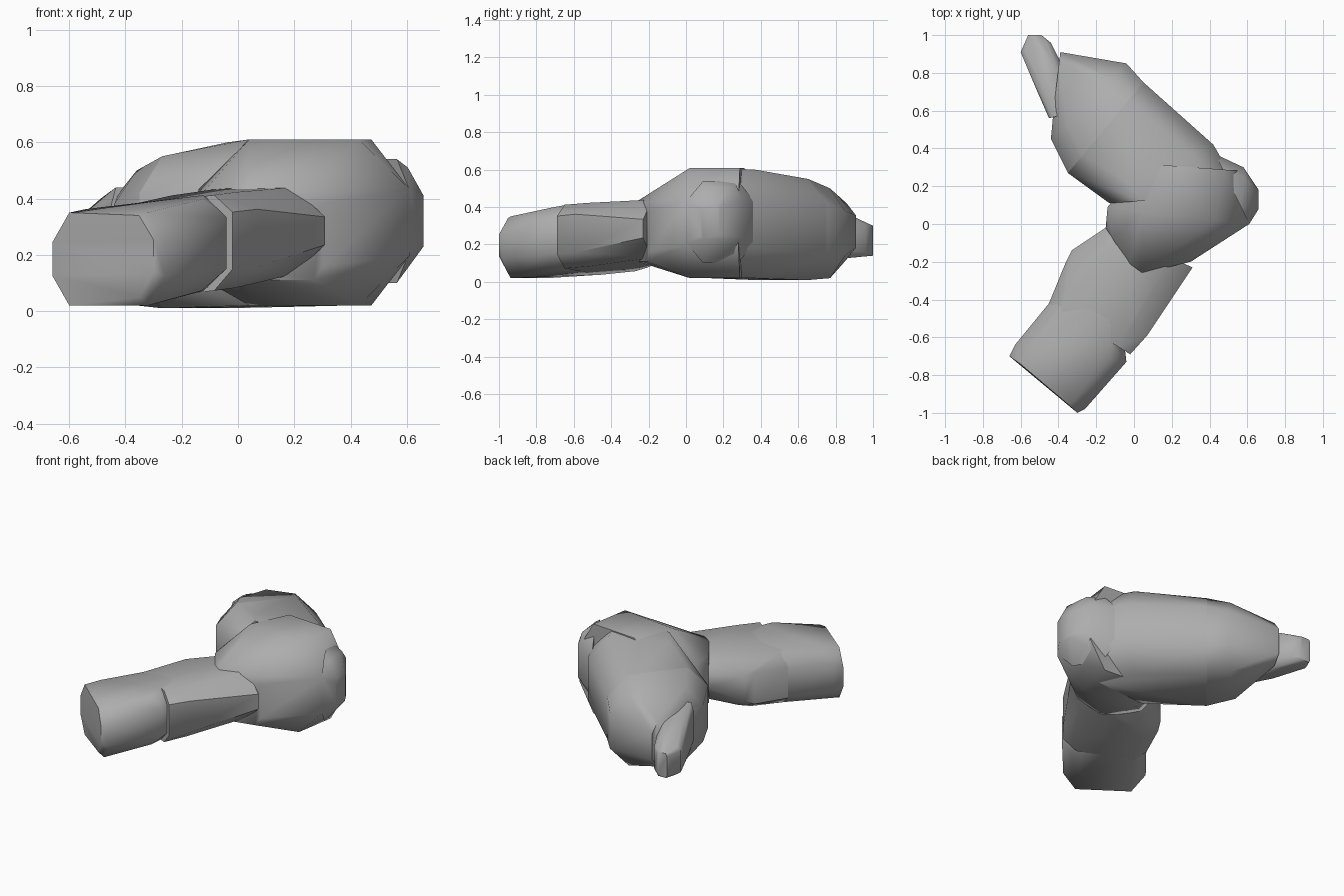
import bpy, bmesh
from math import radians
from mathutils import Vector

cube = bpy.data.objects.get("Cube")
if cube:
    bpy.data.objects.remove(cube)

grey = bpy.data.materials.new("plain grey")
grey.use_nodes = True
colour = (0.42, 0.42, 0.42, 1)
grey.diffuse_color = colour
grey.node_tree.nodes["Principled BSDF"].inputs["Base Color"].default_value = colour


def section(a, b, low, high, inset=0.2, rise=0.3, tilt=0.0):
    """Eight-sided upright section between two plan points; tilt lowers the first side."""
    a, b = Vector(a), Vector(b)
    height = high - low
    shape = [(inset, 0), (1 - inset, 0), (1, rise), (1, 1 - rise),
             (1 - inset, 1), (inset, 1), (0, 1 - rise), (0, rise)]
    return [(*a.lerp(b, s), low + t * height - tilt * (1 - s)) for s, t in shape]


def hull(name, *sections):
    """Faceted convex piece wrapped around its sections."""
    bm = bmesh.new()
    for ring in sections:
        for point in ring:
            bm.verts.new(point)
    result = bmesh.ops.convex_hull(bm, input=bm.verts)
    loose = {g for key in ("geom_interior", "geom_unused") for g in result[key]
             if isinstance(g, bmesh.types.BMVert) and g.is_valid}
    bmesh.ops.delete(bm, geom=list(loose), context="VERTS")
    bmesh.ops.dissolve_limit(bm, angle_limit=radians(2), verts=bm.verts, edges=bm.edges)
    bmesh.ops.recalc_face_normals(bm, faces=bm.faces)
    mesh = bpy.data.meshes.new(name)
    bm.to_mesh(mesh)
    bm.free()
    mesh.materials.append(grey)
    obj = bpy.data.objects.new(name, mesh)
    bpy.context.collection.objects.link(obj)
    bpy.ops.object.select_all(action="DESELECT")
    obj.select_set(True)
    bpy.context.view_layer.objects.active = obj
    bpy.ops.object.shade_smooth_by_angle(angle=radians(48))


# Front limb: blunt end block, then the wider upper block
hull("front_limb_end",
     section((-0.66, -0.70), (-0.26, -0.98), 0.02, 0.35, 0.15, 0.32),
     section((-0.56, -0.76), (-0.30, -1.00), 0.05, 0.34, 0.2, 0.3),
     section((-0.63, -0.64), (-0.04, -0.73), 0.08, 0.405, 0.15, 0.22, 0.05),
     section((-0.45, -0.42), (-0.06, -0.68), 0.08, 0.42, 0.16, 0.22, 0.05),
     section((-0.30, -0.25), (-0.08, -0.40), 0.10, 0.42, 0.2, 0.22, 0.04))
hull("front_limb_upper",
     section((-0.45, -0.42), (-0.02, -0.69), 0.08, 0.42, 0.15, 0.2, 0.05),
     section((-0.36, -0.20), (0.07, -0.59), 0.09, 0.43, 0.18, 0.2, 0.04),
     section((-0.33, -0.14), (0.14, -0.48), 0.10, 0.435, 0.2, 0.24, 0.03),
     section((-0.15, -0.02), (0.31, -0.23), 0.13, 0.44, 0.25, 0.34))

# Bent joint, with a rounded outer cap
hull("joint",
     section((-0.15, -0.02), (0.01, -0.27), 0.11, 0.43, 0.2),
     section((0.01, -0.27), (0.30, -0.20), 0.11, 0.43, 0.1, 0.15),
     section((-0.14, 0.09), (0.61, 0.0), 0.02, 0.61, 0.24, 0.3),
     section((0.05, 0.32), (0.58, 0.28), 0.02, 0.61, 0.2, 0.3))
hull("joint_cap",
     section((0.61, 0.0), (0.43, 0.37), 0.10, 0.54, 0.25, 0.25),
     section((0.66, 0.08), (0.66, 0.18), 0.23, 0.41, 0.1, 0.1),
     section((0.61, 0.03), (0.58, 0.30), 0.17, 0.51, 0.2, 0.2))

# Rear limb: thick block running into the joint, then its tapered end
hull("rear_limb",
     section((-0.13, 0.11), (0.57, 0.16), 0.02, 0.61, 0.24, 0.3),
     section((-0.15, 0.17), (0.42, 0.42), 0.02, 0.60, 0.2, 0.26),
     section((-0.35, 0.27), (0.05, 0.75), 0.01, 0.55, 0.2, 0.24))
hull("rear_limb_end",
     section((-0.35, 0.27), (0.05, 0.75), 0.01, 0.55, 0.2, 0.24),
     section((-0.44, 0.45), (-0.04, 0.85), 0.02, 0.50, 0.2, 0.25),
     section((-0.43, 0.57), (-0.39, 0.91), 0.12, 0.42, 0.15, 0.22))

# Slim pointed tip with a chamfered end
hull("rear_tip",
     section((-0.45, 0.56), (-0.37, 0.58), 0.14, 0.44, 0.2, 0.2),
     section((-0.52, 0.72), (-0.36, 0.80), 0.12, 0.40, 0.2, 0.2),
     section((-0.60, 0.91), (-0.44, 0.96), 0.14, 0.32, 0.15, 0.1),
     section((-0.56, 1.0), (-0.49, 1.0), 0.14, 0.30, 0.1, 0.1))
